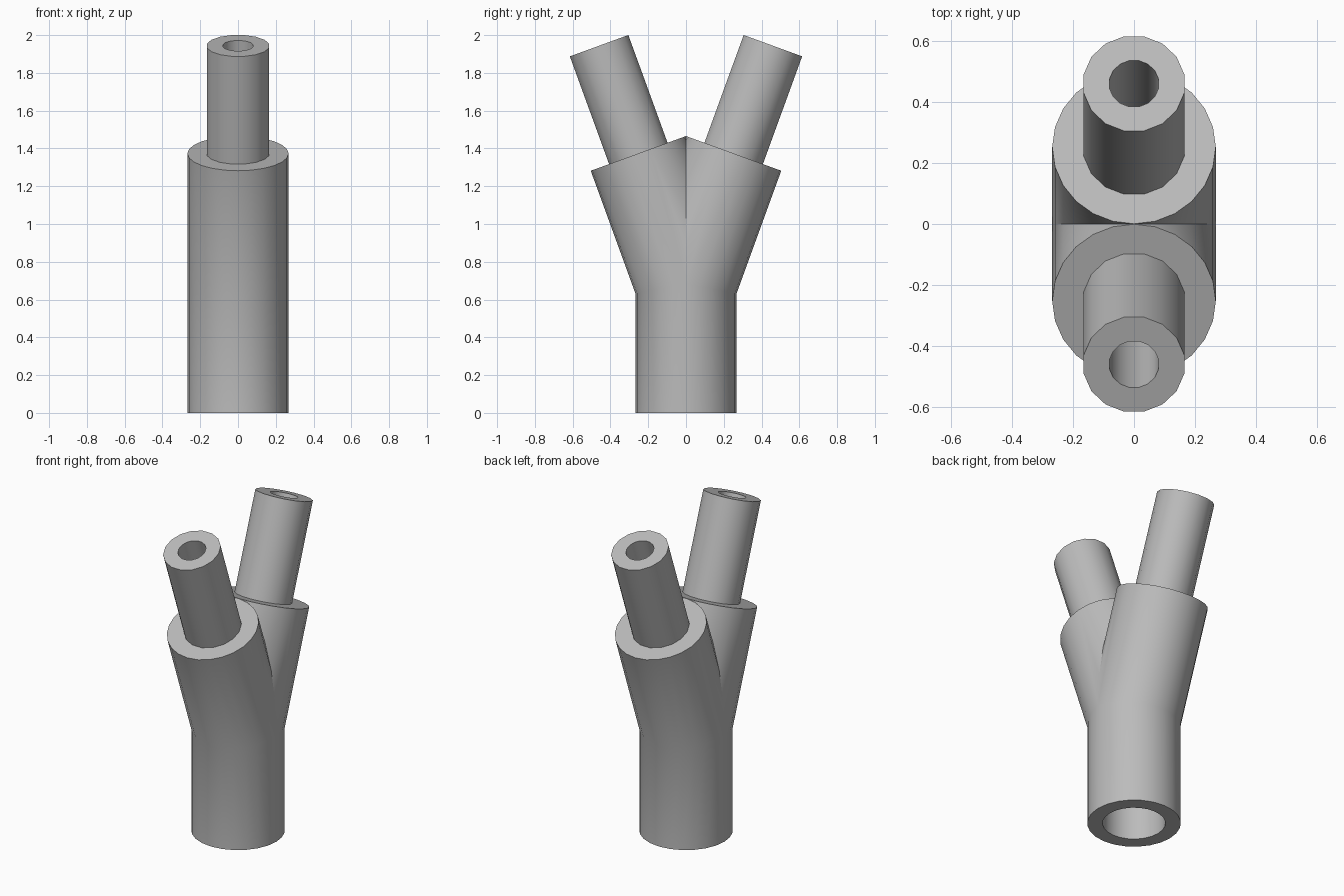
import bpy, bmesh
from math import sin, cos, tan, pi, radians
from mathutils import Vector

if "Cube" in bpy.data.objects:
    bpy.data.objects.remove(bpy.data.objects["Cube"], do_unlink=True)

TILT = radians(20)     # lean of each branch
FORK = 0.68            # height where the axes meet
CAP, TIP = 0.738, 1.345  # distances along a branch: sleeve end, spout end

grey = bpy.data.materials.new("grey")
grey.use_nodes = True
COLOUR = (0.5, 0.5, 0.5, 1)
grey.diffuse_color = COLOUR
grey.node_tree.nodes["Principled BSDF"].inputs["Base Color"].default_value = COLOUR


def circle(r, n, phase):
    return [(r * cos(2 * pi * (i + phase) / n), r * sin(2 * pi * (i + phase) / n)) for i in range(n)]


def base_ring(r, n):
    return [Vector((x, y, 0)) for x, y in circle(r, n, 0)]


def mitre_ring(r, n):
    return [Vector((x, y, FORK - y * tan(TILT / 2))) for x, y in circle(r, n, 0)]


def branch_ring(t, r, n, phase=0):
    return [Vector((x, t * sin(TILT) + y * cos(TILT), FORK + t * cos(TILT) - y * sin(TILT)))
            for x, y in circle(r, n, phase)]


def mirrored_shell(name, rings, clip):
    """Join a closed loop of rings into a hollow wall, then mirror front to back."""
    bm = bmesh.new()
    loops = [[bm.verts.new(p) for p in ring] for ring in rings]
    n = len(loops[0])
    for a, b in zip(loops, loops[1:] + loops[:1]):
        for i in range(n):
            j = (i + 1) % n
            bm.faces.new((a[i], a[j], b[j], b[i]))
    bmesh.ops.recalc_face_normals(bm, faces=bm.faces)
    if clip:
        bmesh.ops.bisect_plane(bm, geom=bm.verts[:] + bm.edges[:] + bm.faces[:], dist=1e-5,
                               plane_co=(0, 0, 0), plane_no=(0, 1, 0), clear_inner=True)
    mesh = bpy.data.meshes.new(name)
    bm.to_mesh(mesh)
    bm.free()
    mesh.materials.append(grey)
    ob = bpy.data.objects.new(name, mesh)
    bpy.context.collection.objects.link(ob)
    bpy.ops.object.select_all(action='DESELECT')
    ob.select_set(True)
    bpy.context.view_layer.objects.active = ob
    mod = ob.modifiers.new("mirror", 'MIRROR')
    mod.use_axis = (False, True, False)
    mod.use_mirror_merge = clip
    mod.merge_threshold = 0.0005
    bpy.ops.object.modifier_apply(modifier=mod.name)
    bpy.ops.object.shade_smooth_by_angle(angle=radians(30))
    return ob


# Hollow forked sleeve: outside wall up, end cap, bore back down
R, BORE, SEAT, N = 0.268, 0.18, 0.14, 24
mirrored_shell("forked_sleeve", [
    base_ring(R, N), mitre_ring(R, N), branch_ring(CAP, R, N),
    branch_ring(CAP, SEAT, N), branch_ring(CAP - 0.13, SEAT, N),
    branch_ring(CAP - 0.13, BORE, N), mitre_ring(BORE, N), base_ring(BORE, N)], True)

# Pair of narrow spouts seated in the sleeve ends
OUT, HOLE, M = 0.168, 0.082, 16
mirrored_shell("spouts", [
    branch_ring(CAP - 0.12, OUT, M, 0.5), branch_ring(TIP, OUT, M, 0.5),
    branch_ring(TIP, HOLE, M, 0.5), branch_ring(CAP - 0.12, HOLE, M, 0.5)], False)
